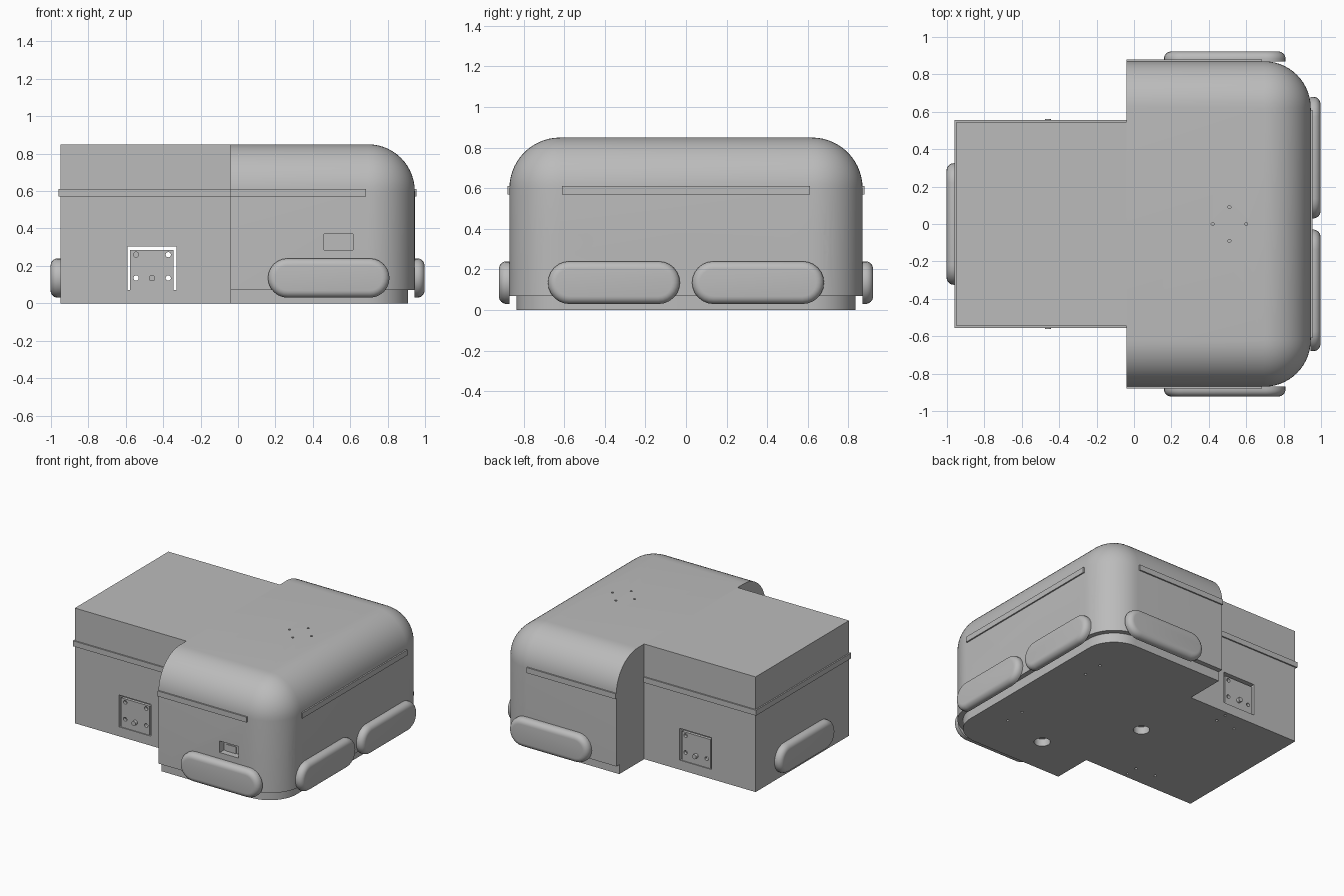
import bpy, bmesh
from math import pi, cos, sin, radians
from mathutils import Matrix, Vector

if "Cube" in bpy.data.objects:
    bpy.data.objects.remove(bpy.data.objects["Cube"])

grey = bpy.data.materials.new("plain_grey")
grey.use_nodes = True
COLOUR = (0.5, 0.5, 0.5, 1)
grey.diffuse_color = COLOUR
grey.node_tree.nodes["Principled BSDF"].inputs["Base Color"].default_value = COLOUR

RIGHT, BACK, LEFT, FRONT = 0, pi / 2, pi, -pi / 2   # outward directions: +x, +y, -x, -y
HEAD_X, HEAD_Y, SEAM_X = 0.945, 0.87, -0.04
BOX_X, BOX_Y, TOP = -0.95, 0.545, 0.85


def finish(name, bm):
    bmesh.ops.recalc_face_normals(bm, faces=bm.faces)
    mesh = bpy.data.meshes.new(name)
    bm.to_mesh(mesh)
    bm.free()
    mesh.materials.append(grey)
    obj = bpy.data.objects.new(name, mesh)
    bpy.context.collection.objects.link(obj)
    return obj


def box(name, lo, hi, radius=0, rounded=None, segments=14):
    """Box between two corners; edges picked by the rule are rounded."""
    lo, hi = Vector(lo), Vector(hi)
    bm = bmesh.new()
    bmesh.ops.create_cube(bm, size=1)
    for v in bm.verts:
        v.co = (lo + hi) / 2 + v.co * (hi - lo)
    if rounded:
        edges = [e for e in bm.edges if rounded(*[v.co for v in e.verts])]
        bmesh.ops.bevel(bm, geom=edges, offset=radius, segments=segments,
                        profile=0.5, affect='EDGES', clamp_overlap=False)
    return finish(name, bm)


def wall_frame(facing, at):
    """Local u runs along a wall, v up, w outwards."""
    c, s = cos(facing), sin(facing)
    turn = Matrix(((-s, 0, c), (c, 0, s), (0, 1, 0))).to_4x4()
    return Matrix.Translation(at) @ turn


def pill(name, width, height, depth, frame, edge=0, seg=12):
    """Stadium outline (a disc when width equals height) extruded outwards."""
    r, half = height / 2, (width - height) / 2
    bm = bmesh.new()
    points = []
    for side in (1, -1):
        for i in range(seg + 1):
            a = -pi / 2 + pi * i / seg
            points.append((side * (half + r * cos(a)), side * r * sin(a), 0))
    base = bm.faces.new([bm.verts.new(p) for p in points])
    bmesh.ops.remove_doubles(bm, verts=bm.verts, dist=1e-5)
    base = bm.faces[:][0]
    out = bmesh.ops.extrude_face_region(bm, geom=[base], use_keep_orig=True)["geom"]
    tips = [g for g in out if isinstance(g, bmesh.types.BMVert)]
    bmesh.ops.translate(bm, verts=tips, vec=(0, 0, depth))
    if edge:
        rim = [e for e in bm.edges if all(v.co.z > depth / 2 for v in e.verts)]
        bmesh.ops.bevel(bm, geom=rim, offset=edge, segments=6, profile=0.5, affect='EDGES')
    bm.transform(frame)
    return finish(name, bm)


def cut(target, cutters):
    for c in cutters:
        c.hide_render = True
        mod = target.modifiers.new("cut", 'BOOLEAN')
        mod.operation, mod.solver, mod.object = 'DIFFERENCE', 'EXACT', c
    bpy.context.view_layer.objects.active = target
    for mod in list(target.modifiers):
        bpy.ops.object.modifier_apply(modifier=mod.name)


def vertical_hole(x, y, z, r, depth):
    return pill("cutter", 2 * r, 2 * r, depth, Matrix.Translation((x, y, z)), seg=10)


# Main bodies
def head_edge(a, b):
    front_corner = min(a.x, b.x) > 0.9 and abs(a.y - b.y) < 0.01
    top_edge = min(a.z, b.z) > 0.8 and max(a.x, b.x) > 0.9
    return front_corner or top_edge


head = box("head_shell", (SEAM_X, -HEAD_Y, 0.07), (HEAD_X, HEAD_Y, TOP), 0.25, head_edge)
base = box("head_base", (SEAM_X, -0.835, 0), (0.91, 0.835, 0.07), 0.22,
           lambda a, b: min(a.x, b.x) > 0.9 and abs(a.y - b.y) < 0.01)
rear = box("rear_box", (BOX_X, -BOX_Y, 0), (SEAM_X, BOX_Y, TOP))

# Sensor slots, side socket and top pinholes in the head
SENSORS = (-0.61, 0, 0.61)
head_cutters = [pill("cutter", 0.225, 0.085, 0.1, wall_frame(RIGHT, (0.9, y, 0.328)))
                for y in SENSORS]
head_cutters.append(box("cutter", (0.46, -0.9, 0.285), (0.615, -0.82, 0.37)))
head_cutters += [vertical_hole(x, y, 0.82, 0.008, 0.06)
                 for x, y in ((0.51, 0.09), (0.51, -0.09), (0.42, 0), (0.6, 0))]
cut(head, head_cutters)

# Underside holes and the panel opening
wide = [vertical_hole(0.34, -0.55, -0.02, 0.055, 0.075),
        vertical_hole(-0.065, 0, -0.02, 0.055, 0.075)]
base_pins = [vertical_hole(0.7, s * y, -0.02, 0.009, 0.05) for s in (1, -1) for y in (0.33, 0.48)]
rear_pins = [vertical_hole(x, s * y, -0.02, 0.009, 0.05)
             for s in (1, -1) for x, y in ((-0.37, 0.42), (-0.37, 0.51), (-0.53, 0.41))]
opening = box("cutter", (-0.59, -0.7, 0.07), (-0.33, 0.7, 0.305))
cut(base, wide + base_pins)
cut(rear, wide[1:] + rear_pins + [opening])

# Side panels with screw holes and a pin
panels = []
for facing, side, word in ((FRONT, -1, "front"), (BACK, 1, "back")):
    inner, outer = sorted((side * 0.515, side * 0.538))
    panel = box(word + "_panel", (-0.577, inner, 0.07), (-0.345, outer, 0.285))
    holes = [pill("cutter", 0.028, 0.028, 0.1, wall_frame(facing, (x, side * 0.48, z)))
             for x in (-0.545, -0.373) for z in (0.135, 0.26)]
    cut(panel, holes)
    head_cutters += holes
    pill(word + "_panel_pin", 0.034, 0.034, 0.035,
         wall_frame(facing, (-0.46, side * 0.527, 0.135)))

for c in head_cutters + wide + base_pins + rear_pins + [opening]:
    bpy.data.objects.remove(c)

# Sensor lenses and side socket plug
for y in SENSORS:
    for d in (-0.055, 0.055):
        pill("sensor_lens", 0.07, 0.07, 0.02, wall_frame(RIGHT, (0.899, y + d, 0.328)))
box("socket_plug", (0.48, -0.825, 0.285), (0.56, -0.805, 0.335))

# Bumpers
BUMPERS = (("right_bumper_a", RIGHT, HEAD_X, -0.355), ("right_bumper_b", RIGHT, HEAD_X, 0.355),
           ("rear_bumper", LEFT, BOX_X, 0), ("front_bumper", FRONT, 0.485, -HEAD_Y),
           ("back_bumper", BACK, 0.485, HEAD_Y))
for name, facing, x, y in BUMPERS:
    pill(name, 0.65, 0.21, 0.052, wall_frame(facing, (x, y, 0.135)), edge=0.038)

# Trim strips
LOW, HIGH = 0.57, 0.61
for s in (1, -1):
    for name, x0, x1, y in (("head_strip", SEAM_X, 0.685, HEAD_Y),
                            ("box_strip", BOX_X - 0.01, SEAM_X, BOX_Y)):
        a, b = sorted((s * (y - 0.01), s * (y + 0.01)))
        box(name, (x0, a, LOW), (x1, b, HIGH))
box("rear_strip", (BOX_X - 0.01, -BOX_Y, LOW), (BOX_X + 0.01, BOX_Y, HIGH))
box("nose_strip", (HEAD_X - 0.01, -0.61, LOW), (HEAD_X + 0.01, 0.61, HIGH))

# Smooth the rounded surfaces, keep the edges crisp
bpy.ops.object.select_all(action='DESELECT')
for obj in bpy.context.collection.objects:
    if obj.type == 'MESH':
        obj.select_set(True)
        bpy.context.view_layer.objects.active = obj
bpy.ops.object.shade_smooth_by_angle(angle=radians(30))
